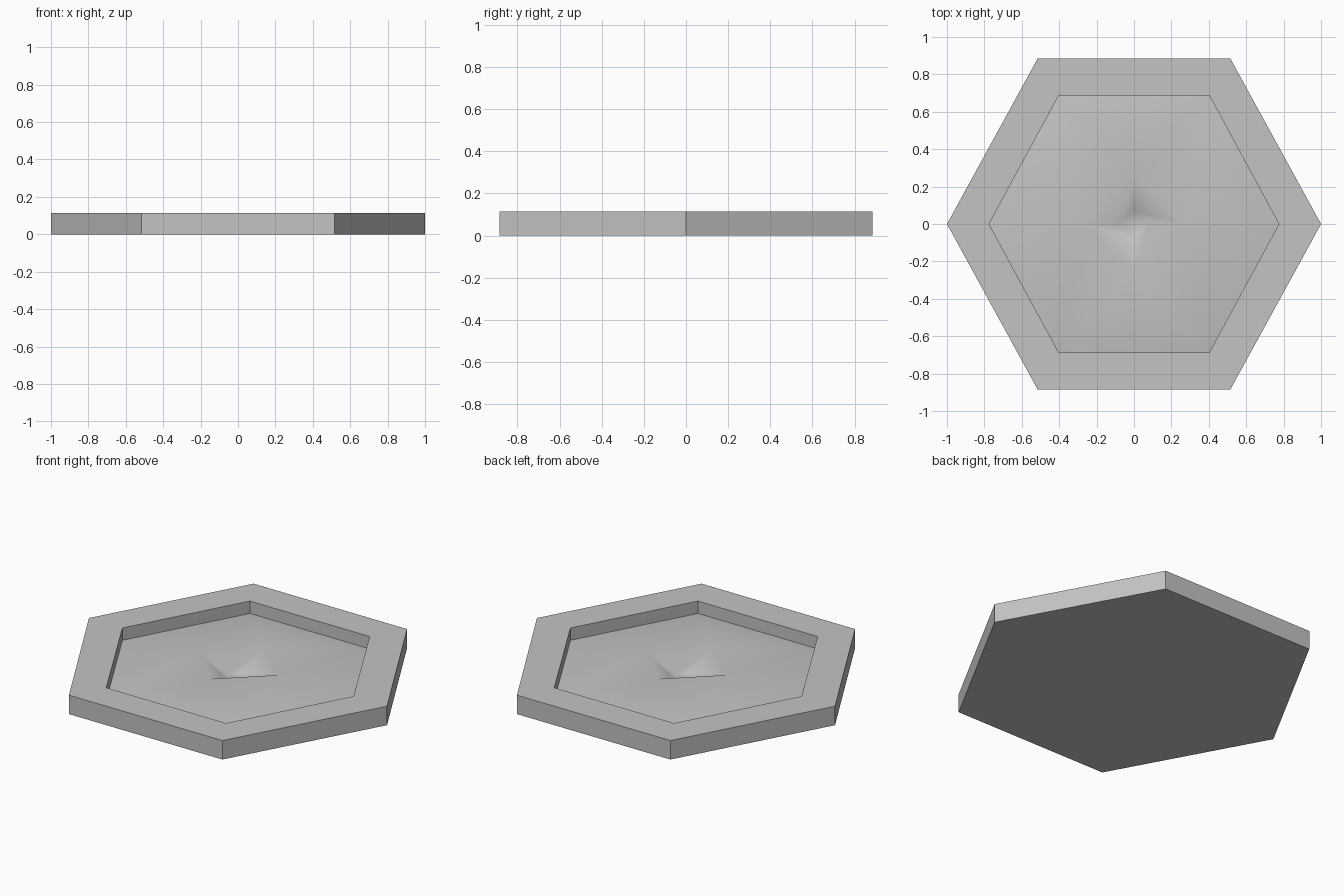
import bpy, bmesh

cube = bpy.data.objects.get("Cube")
if cube:
    bpy.data.objects.remove(cube, do_unlink=True)

HEIGHT, FLOOR, CREST, PIT = 0.115, 0.04, 0.109, 0.018

stone = bpy.data.materials.new("plain_grey")
stone.use_nodes = True
grey = (0.55, 0.55, 0.55, 1)
stone.diffuse_color = grey
stone.node_tree.nodes["Principled BSDF"].inputs["Base Color"].default_value = grey


def hexagon(point, corner_x, corner_y):
    return [(point, 0), (corner_x, corner_y), (-corner_x, corner_y),
            (-point, 0), (-corner_x, -corner_y), (corner_x, -corner_y)]


def diamond(size):
    return [(0.27 * size, 0), (0, 0.25 * size), (-0.27 * size, 0), (0, -0.25 * size)]


def ring(bm, outline, z):
    return [bm.verts.new((x, y, z)) for x, y in outline]


def bridge(bm, low, high, smooth=False):
    for i in range(len(low)):
        j = (i + 1) % len(low)
        bm.faces.new((low[i], low[j], high[j], high[i])).smooth = smooth


def finish(bm, name):
    mesh = bpy.data.meshes.new(name)
    bm.to_mesh(mesh)
    bm.free()
    mesh.materials.append(stone)
    obj = bpy.data.objects.new(name, mesh)
    bpy.context.collection.objects.link(obj)


# Hexagonal tray: underside, outer walls, flat rim and recess walls
outer, inner = hexagon(1, 0.515, 0.885), hexagon(0.775, 0.402, 0.688)
bm = bmesh.new()
base = ring(bm, outer, 0)
edge = ring(bm, outer, HEIGHT)
lip = ring(bm, inner, HEIGHT)
foot = ring(bm, inner, FLOOR)
bm.faces.new(base[::-1])
bridge(bm, base, edge)
bridge(bm, edge, lip)
bridge(bm, lip, foot)
finish(bm, "tray")

# Recess floor: gentle rise to a four-sided crest around a central pit
bm = bmesh.new()
h = ring(bm, inner, FLOOR)
d = ring(bm, diamond(1), CREST)
for a, b, c in ((0, 1, 0), (2, 3, 2), (3, 4, 2), (5, 0, 0), (1, 2, 1), (4, 5, 3)):
    bm.faces.new((h[a], h[b], d[c]))
for a, b, c in ((1, 1, 0), (2, 2, 1), (4, 3, 2), (5, 0, 3)):
    bm.faces.new((h[a], d[b], d[c]))
pit = ring(bm, diamond(0.3), PIT)
bridge(bm, d, pit)
bm.faces.new(pit)
for face in bm.faces:
    face.smooth = True
finish(bm, "recess_floor")
